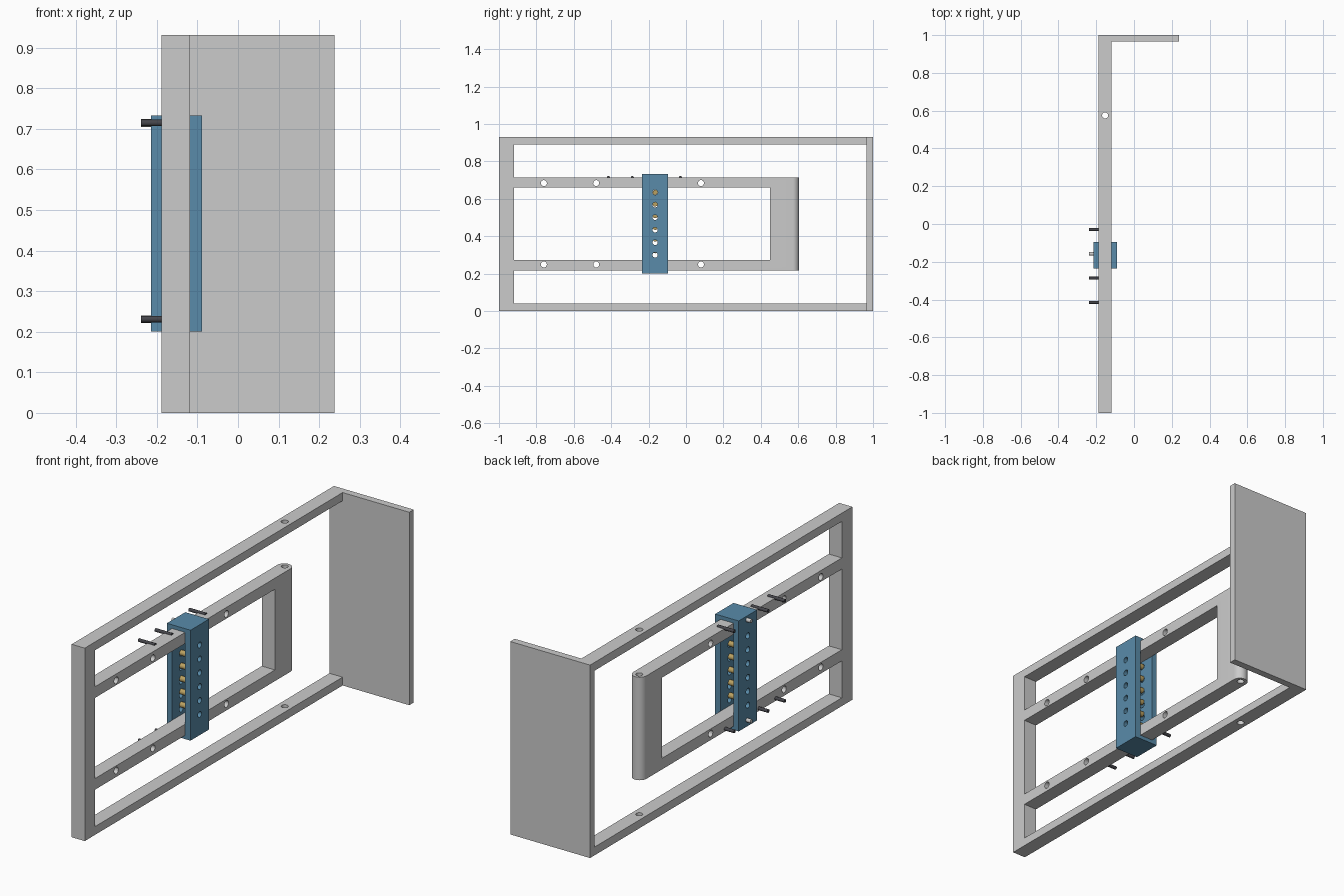
import bpy, math
from mathutils import Matrix

if "Cube" in bpy.data.objects:
    bpy.data.objects.remove(bpy.data.objects["Cube"])

X0, X1 = -0.188, -0.118          # frame thickness
XM = (X0 + X1) / 2
H = 0.931


def material(name, color):
    m = bpy.data.materials.new(name)
    m.diffuse_color = (*color, 1)
    m.use_nodes = True
    m.node_tree.nodes["Principled BSDF"].inputs["Base Color"].default_value = m.diffuse_color
    return m


BLUE = material("blue", (0.10, 0.26, 0.40))
BRASS = material("brass", (0.50, 0.36, 0.12))
DARK = material("dark", (0.06, 0.06, 0.07))


def mesh_object(name, verts, faces, mat=None):
    me = bpy.data.meshes.new(name)
    me.from_pydata(verts, [], faces)
    ob = bpy.data.objects.new(name, me)
    bpy.context.collection.objects.link(ob)
    if mat:
        me.materials.append(mat)
    return ob


def prism(name, outline, z0, z1, mat=None):
    n = len(outline)
    verts = [(x, y, z) for z in (z0, z1) for x, y in outline]
    faces = [list(range(n))[::-1], list(range(n, 2 * n))]
    faces += [(i, (i + 1) % n, n + (i + 1) % n, n + i) for i in range(n)]
    return mesh_object(name, verts, faces, mat)


def box(name, x0, x1, y0, y1, z0, z1, mat=None):
    return prism(name, [(x0, y0), (x1, y0), (x1, y1), (x0, y1)], z0, z1, mat)


def rod(name, r, a, b, axis, p, q, mat=None):
    """Cylinder from a to b: axis 'x' at (y=p, z=q) or axis 'z' at (x=p, y=q)."""
    ring = [(r * math.cos(i * math.tau / 24), r * math.sin(i * math.tau / 24)) for i in range(24)]
    ob = prism(name, ring, a, b, mat)
    if axis == 'x':
        ob.data.transform(Matrix(((0, 0, 1, 0), (1, 0, 0, p), (0, 1, 0, q), (0, 0, 0, 1))))
    else:
        ob.data.transform(Matrix.Translation((p, q, 0)))
    return ob


def cut(ob, cutters):
    for c in cutters:
        m = ob.modifiers.new("cut", 'BOOLEAN')
        m.operation, m.solver, m.object = 'DIFFERENCE', 'EXACT', c
    bpy.context.view_layer.update()
    dg = bpy.context.evaluated_depsgraph_get()
    me = bpy.data.meshes.new_from_object(ob.evaluated_get(dg))
    ob.modifiers.clear()
    ob.data = me
    for c in cutters:
        bpy.data.objects.remove(c)


def smooth(ob):
    bpy.ops.object.select_all(action='DESELECT')
    ob.select_set(True)
    bpy.context.view_layer.objects.active = ob
    bpy.ops.object.shade_smooth_by_angle(angle=math.radians(30))


# Outer frame with pivot holes through top and bottom rails
frame = box("outer_frame", X0, X1, -1, 1, 0, H)
cut(frame, [box("c", -0.5, 0.5, -0.92, 0.966, 0.04, H - 0.04),
            rod("c", 0.016, -1, 2, 'z', XM, 0.575)])

# End plate
box("end_plate", X1, 0.238, 0.966, 1, 0, H)

# Inner arm: two rails joined by a rounded end block
R = (X1 - X0) / 2
plan = [(X0, -0.92), (X1, -0.92)]
plan += [(XM + R * math.cos(i * math.pi / 16), 0.57 + R * math.sin(i * math.pi / 16)) for i in range(17)]
arm = prism("inner_arm", plan, 0.218, 0.715)
holes = [rod("c", 0.016, -1, 1, 'x', y, z) for y in (-0.76, -0.48, -0.2, 0.08) for z in (0.249, 0.684)]
cut(arm, [box("c", -0.5, 0.5, -1, 0.45, 0.272, 0.661),
          rod("c", 0.016, -1, 2, 'z', XM, 0.575)] + holes)

# Sliding carriage wrapped around the rails
YC = -0.165
carriage = box("carriage", -0.215, -0.089, YC - 0.07, YC + 0.07, 0.2, 0.733, BLUE)
cut(carriage, [box("c", X0, X1, -1, 1, 0.218, 0.715)]
    + [rod("c", 0.014, -1, 1, 'x', YC, 0.30 + 0.067 * i) for i in range(6)])

# Brass rods spanning the carriage
rods = [rod("brass_rod", 0.013, X0, X1, 'x', YC, 0.322 + 0.0625 * i, BRASS) for i in range(6)]

# Pins on the outer side of the rails
pins = []
for z in (0.231, 0.7145):
    for y in (-0.415, -0.287, -0.03):
        pins.append(rod("rail_pin", 0.008, -0.239, -0.15, 'x', y, z, DARK))
    pins.append(rod("carriage_pin", 0.0095, -0.239, -0.19, 'x', -0.158, z))

for ob in [frame, arm, carriage] + rods + pins:
    smooth(ob)
